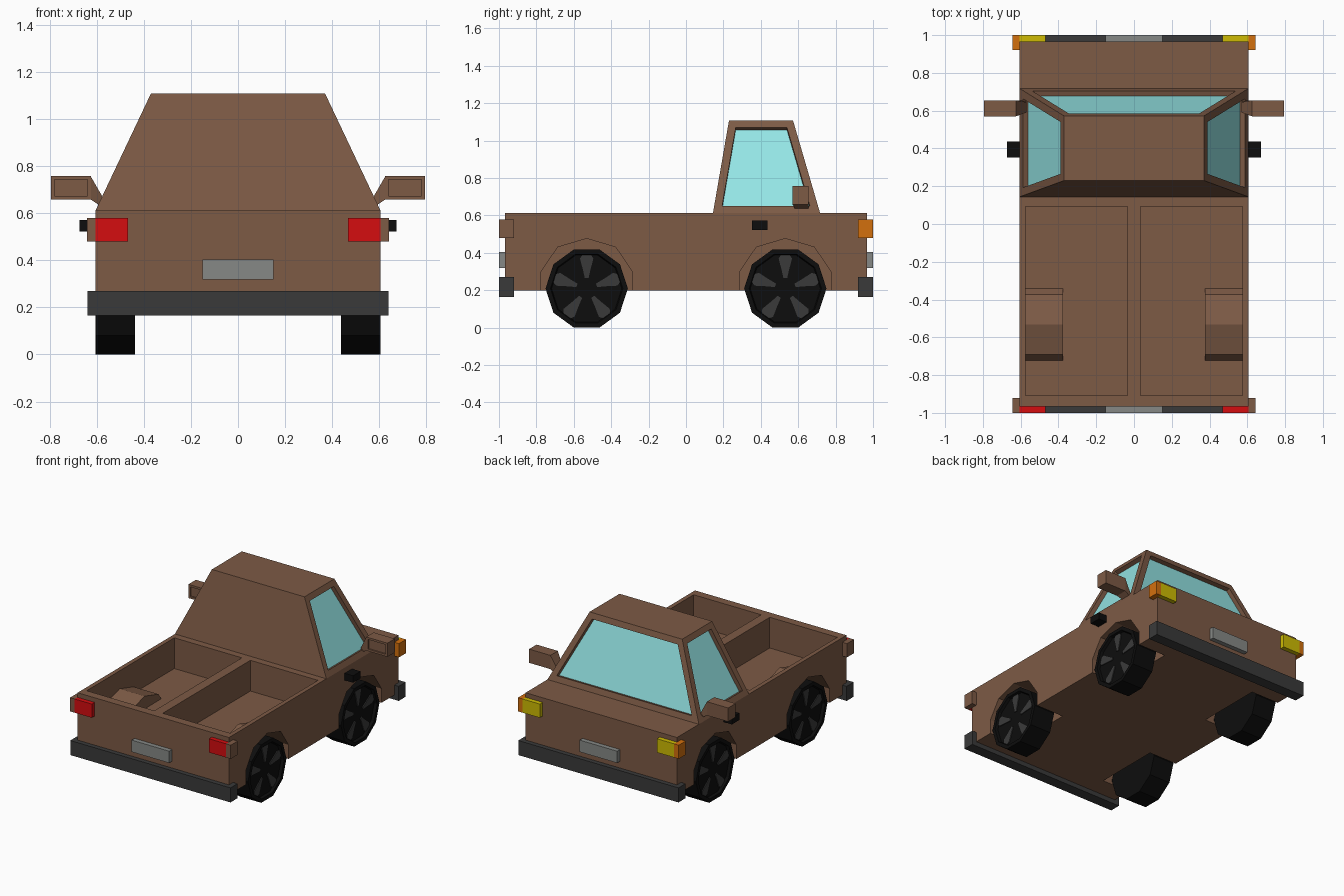
import bpy, bmesh, math
from mathutils import Vector

if "Cube" in bpy.data.objects:
    bpy.data.objects.remove(bpy.data.objects["Cube"])


def material(name, r, g, b):
    m = bpy.data.materials.new(name)
    m.diffuse_color = (r, g, b, 1)
    m.use_nodes = True
    m.node_tree.nodes["Principled BSDF"].inputs["Base Color"].default_value = m.diffuse_color
    return m


BROWN = material("brown paint", 0.205, 0.103, 0.06)
GLASS = material("teal glass", 0.30, 0.79, 0.79)
BLACK = material("black rubber", 0.004, 0.004, 0.004)
DARK = material("dark grey", 0.042, 0.042, 0.042)
GREY = material("plate grey", 0.24, 0.25, 0.24)
RED = material("tail red", 0.66, 0.004, 0.005)
YELLOW = material("headlight yellow", 0.62, 0.50, 0.001)
ORANGE = material("signal orange", 0.65, 0.16, 0.004)


def finish(name, bm, *mats):
    bmesh.ops.recalc_face_normals(bm, faces=bm.faces)
    me = bpy.data.meshes.new(name)
    bm.to_mesh(me)
    bm.free()
    for m in mats:
        me.materials.append(m)
    ob = bpy.data.objects.new(name, me)
    bpy.context.collection.objects.link(ob)
    return ob


def loft(bm, a, b):
    """Closed solid between two matching loops."""
    va = [bm.verts.new(p) for p in a]
    vb = [bm.verts.new(p) for p in b]
    n = len(a)
    bm.faces.new(va)
    bm.faces.new(vb[::-1])
    for i in range(n):
        bm.faces.new((va[i], vb[i], vb[(i + 1) % n], va[(i + 1) % n]))
    bmesh.ops.recalc_face_normals(bm, faces=bm.faces)


def rect(x0, x1, y0, y1, z):
    return [(x0, y0, z), (x1, y0, z), (x1, y1, z), (x0, y1, z)]


def box(name, x, y, z, mat):
    bm = bmesh.new()
    loft(bm, rect(*x, *y, z[0]), rect(*x, *y, z[1]))
    return finish(name, bm, mat)


def prism_x(name, profile, x0, x1, mat):
    bm = bmesh.new()
    loft(bm, [(x0, y, z) for y, z in profile], [(x1, y, z) for y, z in profile])
    return finish(name, bm, mat)


def span(s, a, b):
    return sorted((s * a, s * b))


def boolean(ob, tool, op):
    mod = ob.modifiers.new("cut", 'BOOLEAN')
    mod.operation, mod.solver, mod.object = op, 'EXACT', tool
    bpy.context.view_layer.objects.active = ob
    bpy.ops.object.modifier_apply(modifier=mod.name)
    bpy.data.objects.remove(tool)


def arch(yc, grow=0.0):
    pts = [(-.243, .1), (-.243, .3), (-.155, .43), (0, .476),
           (.155, .43), (.243, .3), (.243, .1)]
    k = 1 + grow / .25
    return [(yc + y * k, z + (grow if z > .2 else 0.15 * (grow > 0))) for y, z in pts]


WHEEL_Y = 0.531

# Body with two cargo wells and four wheel arches
body = box("body", (-.605, .605), (-.967, .967), (.198, .612), BROWN)
for s in (-1, 1):
    boolean(body, box("bed_cutter", span(s, .034, .574), (-.907, .093), (.39, .8), BROWN), 'DIFFERENCE')
for s in (-1, 1):
    boolean(body, prism_x("wheel_hump", arch(-WHEEL_Y, .006), s * .375, s * .59, BROWN), 'UNION')
for s in (-1, 1):
    for y in (-WHEEL_Y, WHEEL_Y):
        boolean(body, prism_x("arch_cutter", arch(y), s * .382, s * .7, BROWN), 'DIFFERENCE')

# Cab with recessed windscreen and side windows
bm = bmesh.new()
loft(bm, rect(-.605, .605, .144, .717, .612), rect(-.37, .37, .23, .572, 1.108))
bm.normal_update()
windows = [f for f in bm.faces if abs(f.normal.x) > .5 or f.normal.y > .5]
bmesh.ops.inset_individual(bm, faces=windows, thickness=.042, use_even_offset=True)
bmesh.ops.inset_individual(bm, faces=windows, thickness=0, depth=-.03)
for f in windows:
    f.material_index = 1
finish("cab", bm, BROWN, GLASS)

# Wheels: ten-sided tyre, dished rim, five petals
PETAL = [(.055, -.010), (.10, -.020), (.16, -.036), (.182, -.022),
         (.182, .022), (.16, .036), (.10, .020), (.055, .010)]
for s in (-1, 1):
    for y, end in ((-WHEEL_Y, "rear"), (WHEEL_Y, "front")):
        side = "right" if s > 0 else "left"
        ring = [(y + .22 * math.cos(i * math.pi / 5), .209 + .22 * math.sin(i * math.pi / 5))
                for i in range(10)]
        bm = bmesh.new()
        loft(bm, [(s * .437, *p) for p in ring], [(s * .605, *p) for p in ring])
        bm.normal_update()
        outer = [f for f in bm.faces if f.normal.x * s > .9]
        bmesh.ops.inset_individual(bm, faces=outer, thickness=.025, use_even_offset=True)
        bmesh.ops.inset_individual(bm, faces=outer, thickness=.006, depth=-.02)
        finish(f"{end}_{side}_tyre", bm, BLACK)
        bm = bmesh.new()
        for k in range(5):
            a = math.pi / 2 + k * math.tau / 5
            c, d = math.cos(a), math.sin(a)
            pts = [(y + r * c - w * d, .209 + r * d + w * c) for r, w in PETAL]
            loft(bm, [(s * .58, *p) for p in pts], [(s * .591, *p) for p in pts])
        finish(f"{end}_{side}_rim_spokes", bm, DARK)

# Bumpers, plates and lights at both ends
for e, end in ((-1, "rear"), (1, "front")):
    box(f"{end}_bumper", (-.64, .64), span(e, .92, 1), (.165, .27), DARK)
    box(f"{end}_plate", (-.15, .15), span(e, .96, 1), (.319, .404), GREY)
    for s in (-1, 1):
        box(f"{end}_lamp", span(s, .468, .605), span(e, .96, 1), (.48, .579),
            YELLOW if e > 0 else RED)
        box(f"{end}_corner_lamp", span(s, .605, .642), span(e, .92, 1), (.48, .579),
            ORANGE if e > 0 else BROWN)

# Door handles and mirrors
for s in (-1, 1):
    box("door_handle", span(s, .60, .673), (.352, .437), (.522, .572), BLACK)
    bm = bmesh.new()
    x0, x1 = span(s, .625, .795)
    loft(bm, rect(x0, x1, .57, .655, .658), rect(x0, x1, .57, .655, .757))
    bm.normal_update()
    back = [f for f in bm.faces if f.normal.y < -.9]
    bmesh.ops.inset_individual(bm, faces=back, thickness=.015, use_even_offset=True)
    bmesh.ops.inset_individual(bm, faces=back, thickness=0, depth=-.01)
    finish("mirror", bm, BROWN)
    bm = bmesh.new()
    loft(bm,
         [(s * .626, y, z) for y, z in ((.57, .658), (.655, .658), (.655, .757), (.57, .757))],
         [(s * .57, y, z) for y, z in ((.59, .622), (.655, .622), (.645, .66), (.59, .66))])
    finish("mirror_arm", bm, BROWN)
